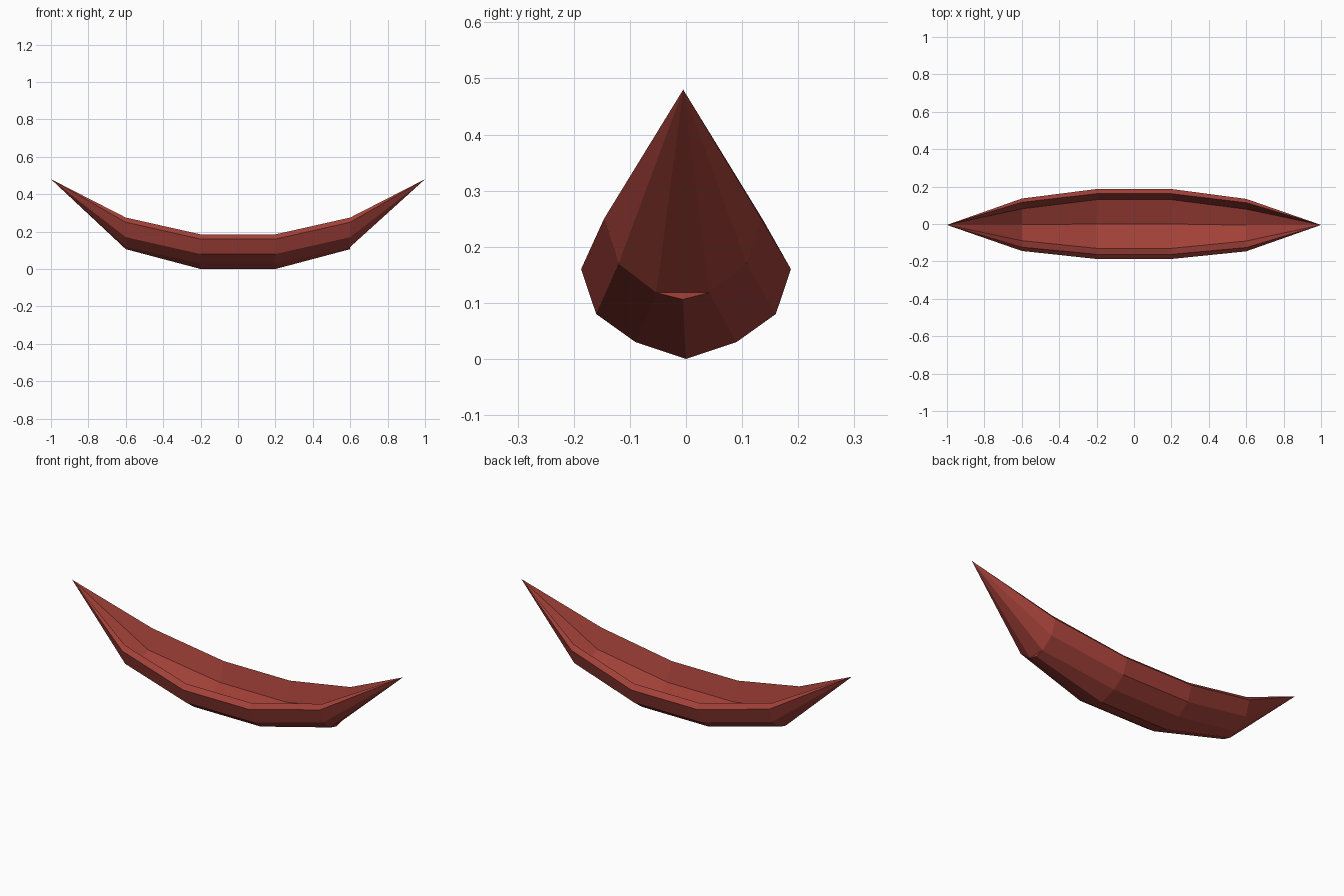
import bpy
import bmesh

cube = bpy.data.objects.get("Cube")
if cube:
    bpy.data.objects.remove(cube, do_unlink=True)

# Painted wood colour
wood = bpy.data.materials.new("red_brown_wood")
wood.use_nodes = True
colour = (0.36, 0.052, 0.04, 1)
wood.diffuse_color = colour
wood.node_tree.nodes["Principled BSDF"].inputs["Base Color"].default_value = colour

# Half sections (y, z): keel, bilge, chine, side, rim, inner chine, inner keel
MIDDLE = [(0, 0), (0.09, 0.03), (0.16, 0.08), (0.187, 0.16),
          (0.162, 0.185), (0.13, 0.08), (0, 0.035)]
END = [(0, 0.106), (0.047, 0.118), (0.114, 0.17), (0.14, 0.25),
       (0.12, 0.275), (0.085, 0.17), (0, 0.137)]


def add_ring(bm, x, half, shift):
    """Closed section: one half, then its mirrored inner points."""
    loop = half + [(-y, z) for y, z in reversed(half[1:-1])]
    return [bm.verts.new((x, y + shift, z)) for y, z in loop]


bm = bmesh.new()
rings = [add_ring(bm, x, half, shift) for x, half, shift in (
    (-0.6, END, -0.004), (-0.2, MIDDLE, 0), (0.2, MIDDLE, 0), (0.6, END, -0.006))]

# Hull skin between sections
for a, b in zip(rings, rings[1:]):
    for i in range(len(a)):
        j = (i + 1) % len(a)
        bm.faces.new((a[i], a[j], b[j], b[i]))

# Pointed ends; one has a flat underside stepping up from the keel
for ring, x in ((rings[0], -1), (rings[-1], 1)):
    tip = bm.verts.new((x, -0.005, 0.48))
    edge = ring if x < 0 else ring[1:]
    for i in range(len(edge)):
        bm.faces.new((edge[i], edge[(i + 1) % len(edge)], tip))
bm.faces.new((rings[-1][-1], rings[-1][0], rings[-1][1]))

bmesh.ops.recalc_face_normals(bm, faces=bm.faces)
mesh = bpy.data.meshes.new("canoe_hull")
bm.to_mesh(mesh)
bm.free()
mesh.materials.append(wood)
hull = bpy.data.objects.new("canoe_hull", mesh)
bpy.context.collection.objects.link(hull)
